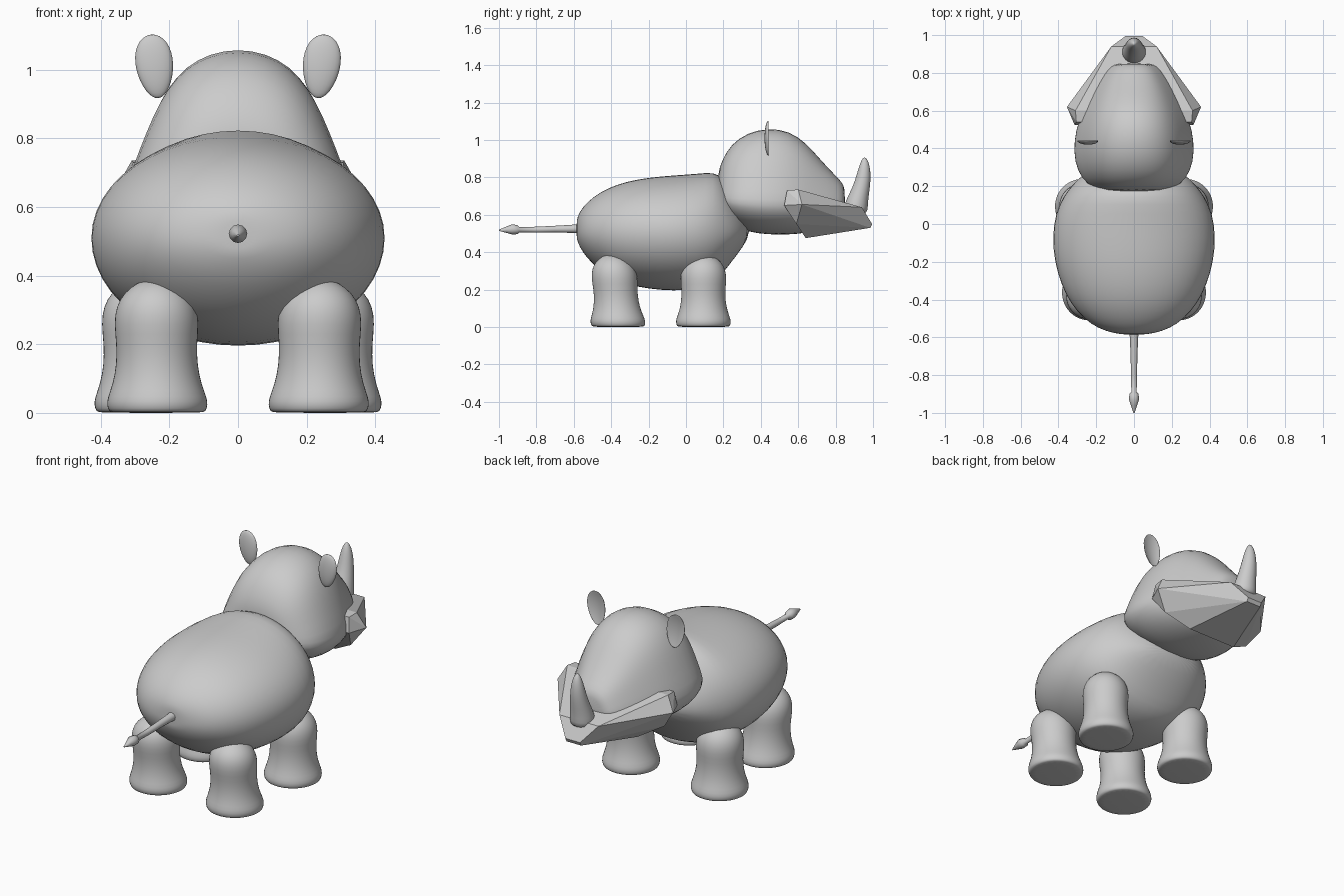
import bpy, bmesh
from math import sin, cos, pi, radians

if "Cube" in bpy.data.objects:
    bpy.data.objects.remove(bpy.data.objects["Cube"])

N = 24


def finish(name, bm, subsurf=0, angle=50, smooth=True):
    bmesh.ops.recalc_face_normals(bm, faces=bm.faces)
    me = bpy.data.meshes.new(name)
    bm.to_mesh(me)
    bm.free()
    ob = bpy.data.objects.new(name, me)
    bpy.context.collection.objects.link(ob)
    if subsurf:
        m = ob.modifiers.new("Subdivision", 'SUBSURF')
        m.levels = m.render_levels = subsurf
    if smooth:
        bpy.ops.object.select_all(action='DESELECT')
        bpy.context.view_layer.objects.active = ob
        ob.select_set(True)
        if subsurf:
            for p in me.polygons:
                p.use_smooth = True
        else:
            bpy.ops.object.shade_smooth_by_angle(angle=radians(angle))
    return ob


def loft(name, rings, subsurf=0):
    bm = bmesh.new()
    loops = [[bm.verts.new(p) for p in r] for r in rings]
    for a, b in zip(loops, loops[1:]):
        n = len(a)
        for i in range(n):
            bm.faces.new((a[i], a[(i + 1) % n], b[(i + 1) % n], b[i]))
    bm.faces.new(loops[0])
    bm.faces.new(loops[-1])
    return finish(name, bm, subsurf)


def section(y, top, bot, hw, mid, pinch=0.0):
    # cross-section across y, with separate heights above and below its widest line
    pts = []
    for i in range(N):
        t = 2 * pi * i / N
        s, c = sin(t), cos(t)
        k = 1 - pinch * max(s, 0) * (1 - s)
        pts.append((hw * c * k, y, mid + s * (top - mid if s > 0 else mid - bot)))
    return pts


def disc(x, y, z, r, n=N):
    return [(x + r * cos(2 * pi * i / n), y + r * sin(2 * pi * i / n), z) for i in range(n)]


# Barrel body
body = [(-.585, .565, .475, .05), (-.58, .59, .455, .10), (-.555, .64, .40, .19),
        (-.50, .695, .335, .27), (-.42, .745, .27, .34), (-.32, .78, .225, .39),
        (-.20, .802, .20, .425), (-.07, .813, .19, .437), (.06, .822, .195, .42),
        (.15, .832, .23, .375), (.20, .80, .29, .335), (.27, .69, .38, .27), (.34, .56, .48, .12)]
loft("body", [section(*r, .51) for r in body], 1)

# Head, widest low at the cheeks
head = [(.17, .82, .66, .14, .72), (.19, .89, .60, .22, .69), (.24, .98, .55, .285, .68),
        (.33, 1.043, .505, .322, .68), (.44, 1.068, .492, .325, .67), (.55, 1.052, .492, .30, .67),
        (.64, .99, .50, .255, .67), (.72, .895, .52, .21, .67), (.79, .82, .55, .165, .67),
        (.835, .775, .60, .125, .67), (.85, .74, .63, .09, .67)]
loft("head", [section(*r, .45) for r in head], 1)

# Faceted wedge-shaped muzzle
half = [(.355, .62, .655), (.315, .525, .65), (.305, .54, .73), (.31, .60, .735),
        (.12, .94, .64), (.045, .995, .55), (.045, .985, .53), (.15, .64, .475), (.28, .59, .55)]
bm = bmesh.new()
for sx in (1, -1):
    for x, y, z in half:
        bm.verts.new((sx * x, y, z))
bmesh.ops.convex_hull(bm, input=bm.verts[:])
finish("muzzle", bm, smooth=False)

# Curved nose horn
horn = [(.905, .60, .066), (.907, .64, .066), (.918, .69, .058), (.938, .75, .047),
        (.950, .81, .039), (.954, .86, .029), (.955, .89, .018), (.954, .907, .005)]
loft("horn", [disc(0, y, z, r, 16) for y, z, r in horn], 1)

# Cupped ears
for side, sx in (("right", 1), ("left", -1)):
    bm = bmesh.new()
    bmesh.ops.create_uvsphere(bm, u_segments=24, v_segments=16, radius=1)
    for v in bm.verts:
        x, y, z = v.co
        if y > 0:
            y -= 1.5 * max(0, 1 - (x * x + z * z)) ** .7
            y = max(y, -.55)
        w = .054 * (1 + .15 * z)
        a = .12
        px, pz = x * w, z * .093
        v.co = (sx * (.243 + px * cos(a) + pz * sin(a)), .44 + y * .02, 1.01 + pz * cos(a) - px * sin(a))
    finish("ear_" + side, bm)

# Stumpy legs with flared flat feet
leg = [(0, .134), (.004, .142), (.022, .149), (.045, .146), (.085, .130), (.14, .119), (.20, .118),
       (.26, .125), (.31, .118), (.35, .095), (.38, .055), (.39, .02)]
for side, sx in (("right", 1), ("left", -1)):
    for part, x, y, ty in (("hind_leg", .235, -.362, -.03), ("front_leg", .272, .093, .0)):
        rings = [disc(sx * (x + .01 * z), y + ty * z / .39, z, r) for z, r in leg]
        loft(part + "_" + side, rings, 1)

# Thin tail with a tuft
tail = [(-.56, .525, .026), (-.60, .525, .022), (-.70, .523, .018), (-.80, .52, .016),
        (-.89, .52, .014), (-.90, .52, .024), (-.93, .522, .027), (-.96, .52, .017), (-1.0, .517, .003)]
loft("tail", [section(y, z + r, z - r, r, z)[::2] for y, z, r in tail])
